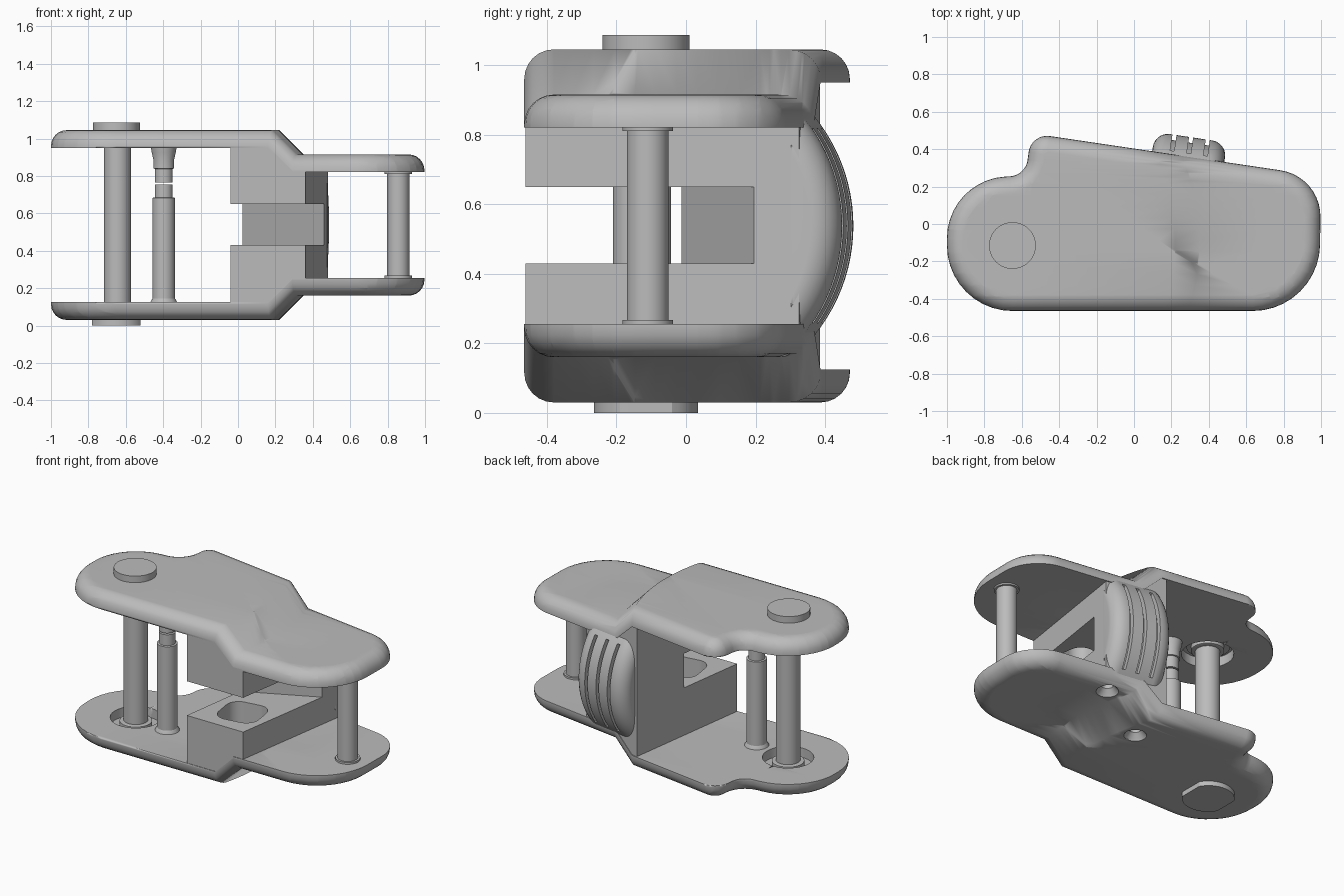
import bpy, bmesh, math
from mathutils import Matrix, Vector

if "Cube" in bpy.data.objects:
    bpy.data.objects.remove(bpy.data.objects["Cube"])

MID = 0.5375      # mirror height between the two plates
STEP = 0.13       # height and width of the sloped step
TILT = math.atan(0.15)

grey = bpy.data.materials.new("plain grey")
grey.use_nodes = True
grey.diffuse_color = (0.5, 0.5, 0.5, 1)
grey.node_tree.nodes["Principled BSDF"].inputs["Base Color"].default_value = (0.5, 0.5, 0.5, 1)


def finish(name, bm, cutters=()):
    """Turn a bmesh into a shaded object, cutting away the given helpers."""
    bmesh.ops.remove_doubles(bm, verts=bm.verts, dist=1e-5)
    bmesh.ops.recalc_face_normals(bm, faces=bm.faces)
    mesh = bpy.data.meshes.new(name)
    bm.to_mesh(mesh)
    bm.free()
    mesh.materials.append(grey)
    ob = bpy.data.objects.new(name, mesh)
    bpy.context.collection.objects.link(ob)
    bpy.ops.object.select_all(action='DESELECT')
    bpy.context.view_layer.objects.active = ob
    ob.select_set(True)
    for c in cutters:
        mod = ob.modifiers.new("cut", 'BOOLEAN')
        mod.operation, mod.object, mod.solver = 'DIFFERENCE', c, 'EXACT'
        bpy.ops.object.modifier_apply(modifier=mod.name)
    bpy.ops.object.shade_smooth_by_angle(angle=math.radians(30))
    ob.modifiers.new("normals", 'WEIGHTED_NORMAL').keep_sharp = True
    return ob


def rounded(corners, seg=10):
    """Polygon outline with each corner (x, y, radius) rounded."""
    out = []
    for i, (x, y, r) in enumerate(corners):
        p = Vector((x, y))
        a = (Vector(corners[i - 1][:2]) - p).normalized()
        b = (Vector(corners[(i + 1) % len(corners)][:2]) - p).normalized()
        if r == 0:
            out.append(p)
            continue
        half = a.angle(b) / 2
        centre = p + (a + b).normalized() * r / math.sin(half)
        s = p + a * r / math.tan(half) - centre
        e = p + b * r / math.tan(half) - centre
        sweep = s.angle_signed(e)
        for k in range(seg + 1):
            out.append(centre + Matrix.Rotation(-sweep * k / seg, 2) @ s)
    return out


def loft(rings):
    """Closed solid through equal-length rings of 3D points."""
    bm = bmesh.new()
    rows = [[bm.verts.new(p) for p in ring] for ring in rings]
    n = len(rows[0])
    for lo, hi in zip(rows, rows[1:]):
        for i in range(n):
            bm.faces.new((lo[i], lo[(i + 1) % n], hi[(i + 1) % n], hi[i]))
    bm.faces.new(rows[0][::-1])
    bm.faces.new(rows[-1])
    return bm


def prism(outline, z0, z1):
    return loft([[(p[0], p[1], z) for p in outline] for z in (z0, z1)])


def lathe(x, y, profile, seg=32, half_width=9):
    """Turned solid at x, y from (radius, z) pairs, optionally with two flats."""
    turn = [2 * math.pi * i / seg for i in range(seg)]
    return loft([[(x + max(-half_width, min(half_width, r * math.cos(t))),
                   y + r * math.sin(t), z) for t in turn] for r, z in profile])


def inset(outline, d):
    """Shift a counter-clockwise outline inward."""
    res = []
    for i, p in enumerate(outline):
        t = (outline[(i + 1) % len(outline)] - outline[i - 1]).normalized()
        res.append(p + Vector((-t.y, t.x)) * d)
    return res


def curve(y):
    return 0.22 - 0.45 * (y + 0.1) ** 2


def fold(bm):
    """Step the shape inward past a curved crease."""
    def cut(co, no):
        bmesh.ops.bisect_plane(bm, geom=bm.verts[:] + bm.edges[:] + bm.faces[:],
                               dist=1e-6, plane_co=co, plane_no=no)
    bmesh.ops.triangulate(bm, faces=[f for f in bm.faces if len(f.verts) > 4])
    for i in range(16):
        cut((0, -0.447 + 0.06 * i, 0), (0, 1, 0))
    for v in bm.verts:
        v.co.x -= curve(v.co.y)
    cut((0, 0, 0), (1, 0, 0))
    cut((STEP, 0, 0), (1, 0, 0))
    for v in bm.verts:
        drop = max(0, min(STEP, v.co.x))
        v.co.z -= drop if v.co.z > MID else -drop
        v.co.x += curve(v.co.y)


def flip(bm):
    for v in bm.verts:
        v.co.z = 2 * MID - v.co.z


def helper(name, bm):
    ob = finish(name, bm)
    ob.hide_render = True
    return ob


helpers = []

# Side plates: rounded outline, filleted outer edge, stepped past the crease
outline = rounded([(-1, -0.465, 0.35), (0.99, -0.465, 0.36), (1.0, 0.255, 0.25),
                   (-0.55, 0.485, 0.1), (-0.58, 0.26, 0.1), (-1, 0.235, 0.33)])
R = 0.085
levels = [(0, 0.95)] + [(R * (1 - math.cos(a)), 0.96 + R * math.sin(a))
                        for a in (i * math.pi / 12 for i in range(7))]
for name, low in (("upper_plate", False), ("lower_plate", True)):
    bm = loft([[(p.x, p.y, z) for p in inset(outline, d)] for d, z in levels])
    fold(bm)
    recess = lathe(-0.645, -0.115, [(0.15, 0.9), (0.15, 1.01)])
    washer = lathe(-0.645, -0.115, [(0.095, 1.0), (0.095, 0.97), (0.085, 0.965)])
    if low:
        for b in (bm, recess, washer):
            flip(b)
    cuts = [helper("recess_cutter", recess)]
    if low:
        for x, y, z in ((0.1, 0.13, 0.03), (0.4, 0.24, 0.16)):
            sink = [(0.075, z - 0.02), (0.06, z + 0.01), (0.035, z + 0.04), (0.035, z + 0.08)]
            cuts.append(helper("screw_hole_cutter", lathe(x, y, sink)))
    finish(name, bm, cuts)
    finish(name.replace("plate", "washer"), washer)
    helpers += cuts

# Middle block with a wedge slot open to the front and a rounded pocket
block = prism([(-0.04, -0.462), (0.36, -0.462), (0.48, 0.325), (0.08, 0.385)], 0.115, 0.96)
fold(block)
slot = helper("slot_cutter", prism([(-0.3, -0.8), (0.8, -0.8), (0.8, 0.357), (-0.3, -0.167)], 0.43, 0.65))
square = rounded([(-0.13, -0.13, 0.08), (0.13, -0.13, 0.08), (0.13, 0.13, 0.08), (-0.13, 0.13, 0.08)])
turn = Matrix.Rotation(TILT, 2)
pocket = helper("pocket_cutter", prism([turn @ p + Vector((0.2, -0.24)) for p in square], 0.22, 0.85))
finish("middle_block", block, [slot, pocket])
helpers += [slot, pocket]

# Thumb pad on the back: bulged pad with soft ends and three grooves
place = Matrix.Translation((0.29, 0.36, MID)) @ Matrix.Rotation(-TILT, 4, 'Z')
BULGE, PEAK, SAG, HALF, SOFT = 0.495, 0.105, 0.135, 0.195, 0.08


def arc(radius, half, x, seg=24):
    steps = [half * (2 * i / seg - 1) for i in range(seg + 1)]
    return [place @ Vector((x, PEAK - BULGE + radius * math.cos(a), radius * math.sin(a))) for a in steps]


rings = []
for side in (-1, 1):
    ends = [i * math.pi / 12 for i in range(7)]
    for a in (ends if side < 0 else ends[::-1]):
        rad = BULGE - SOFT * (1 - math.sin(a))
        rings.append(arc(rad, math.acos((BULGE - SAG) / rad), side * (HALF - SOFT * (1 - math.cos(a)))))
grooves = []
for x in (-0.09, 0, 0.09):
    grooves.append(helper("groove_cutter", loft(
        [arc(BULGE - 0.03, 0.6, x + w) + arc(BULGE + 0.05, 0.6, x + w)[::-1] for w in (-0.011, 0.011)])))
finish("thumb_pad", loft(rings), grooves)
helpers += grooves

# Main axle with a round head above and a flat-sided nut below
finish("main_axle", lathe(-0.645, -0.115, [(0.072, 0.03), (0.072, 1.05)]))
finish("axle_head", lathe(-0.65, -0.115, [(0.125, 1.0), (0.125, 1.087)], 48))
finish("axle_nut", lathe(-0.65, -0.115, [(0.15, 0), (0.15, 0.06)], 48, 0.13))

# Stepped pin in two pieces that nearly meet
finish("lower_pin", lathe(-0.397, -0.15, [(0.075, 0.11), (0.072, 0.125), (0.06, 0.145), (0.06, 0.683),
                                          (0.048, 0.685), (0.048, 0.755)]))
finish("upper_pin", lathe(-0.397, -0.15, [(0.048, 0.765), (0.048, 0.838), (0.056, 0.84), (0.056, 0.89),
                                          (0.064, 0.925), (0.07, 0.96)]))

# Narrow-end pin with a collar at each plate
finish("end_pin", lathe(0.857, -0.11, [(0.06, 0.22), (0.06, 0.86)]))
for name, z in (("lower_collar", 0.25), ("upper_collar", 0.81)):
    finish(name, lathe(0.857, -0.11, [(0.073, z), (0.073, z + 0.017)]))

for ob in helpers:
    bpy.data.objects.remove(ob)
